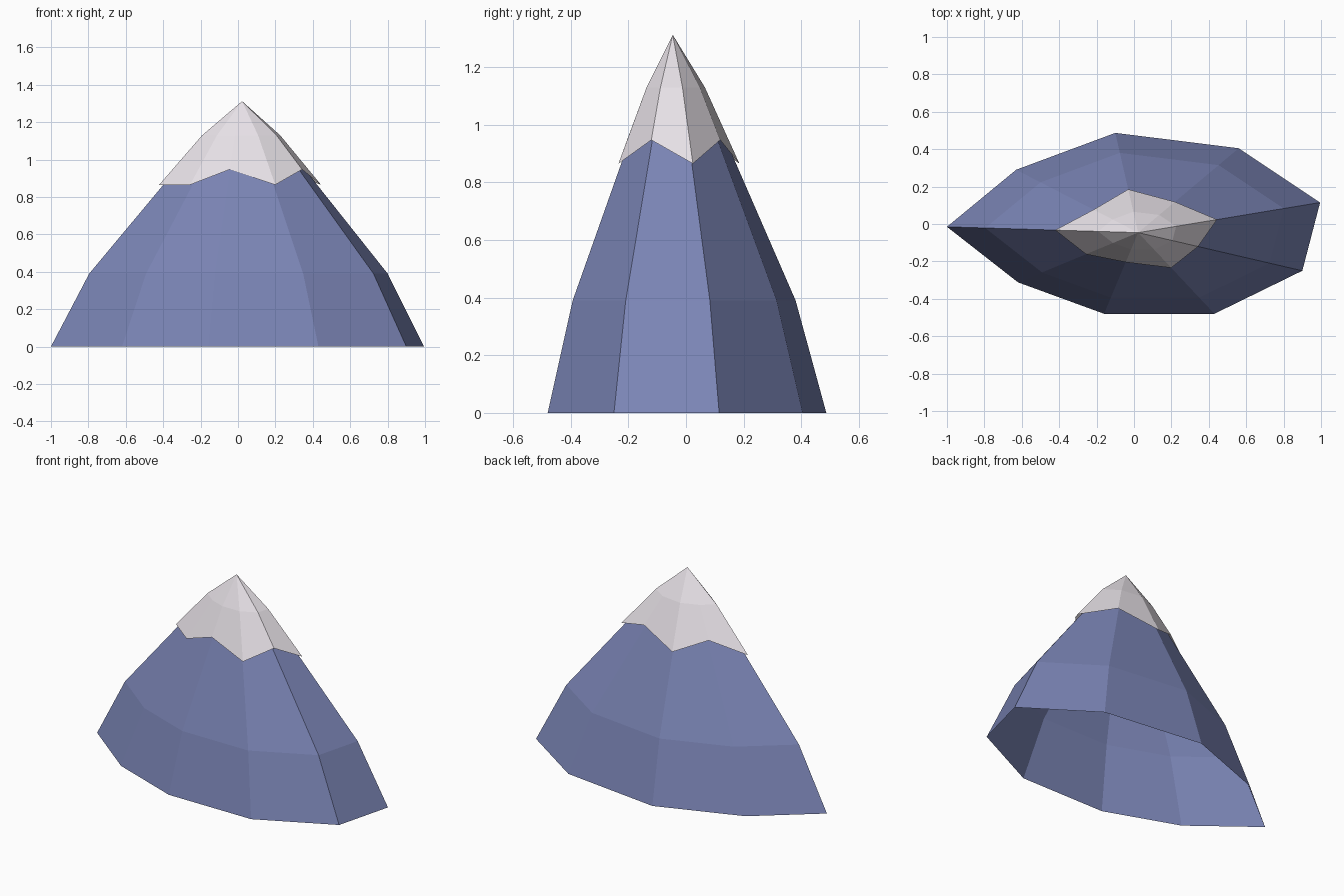
import bpy

if "Cube" in bpy.data.objects:
    bpy.data.objects.remove(bpy.data.objects["Cube"])

# Nine-sided footprint and the point every ridge leans towards
BASE = [(-1.0, -0.015), (-0.63, 0.29), (-0.10, 0.487), (0.56, 0.405), (0.995, 0.115),
        (0.90, -0.25), (0.43, -0.48), (-0.16, -0.48), (-0.62, -0.312)]
PEAK = (0.022, -0.046)
N = len(BASE)


def material(name, color):
    m = bpy.data.materials.new(name)
    m.diffuse_color = (*color, 1)
    m.use_nodes = True
    m.node_tree.nodes["Principled BSDF"].inputs["Base Color"].default_value = m.diffuse_color
    return m


def ridge_point(i, f, z):
    """Point on ridge i: f = 1 at the footprint, 0 over the peak."""
    return tuple(b * f + p * (1 - f) for b, p in zip(BASE[i], PEAK)) + (z,)


def peaked_shell(name, rings, top, mat):
    """Open-bottomed faceted shell; rings run upward, closed by an apex."""
    verts = [ridge_point(i, *ring(i)) for ring in rings for i in range(N)]
    verts.append((*PEAK, top))
    faces = []
    for r in range(len(rings)):
        for i in range(N):
            a, b = r * N + i, r * N + (i + 1) % N
            # footprint runs clockwise, so list the far corner first
            if r + 1 < len(rings):
                faces.append((b, a, a + N, b + N))
            else:
                faces.append((b, a, len(verts) - 1))
    mesh = bpy.data.meshes.new(name)
    mesh.from_pydata(verts, [], faces)
    mesh.materials.append(mat)
    mesh.update()
    obj = bpy.data.objects.new(name, mesh)
    bpy.context.collection.objects.link(obj)
    return obj


rock = material("slate blue rock", (0.195, 0.231, 0.46))
snow = material("pale snow", (0.80, 0.755, 0.80))

# Mountain body
peaked_shell("mountain", [lambda i: (1.0, 0.0),
                          lambda i: (0.8, 0.39),
                          lambda i: (0.2, 1.125)], 1.295, rock)


# Snow cap with a zigzag lower edge, sitting just outside the rock
def snow_edge(i):
    return (0.365, 0.947) if i in (1, 3, 5, 7) else (0.434, 0.865)


peaked_shell("snow_cap", [snow_edge, lambda i: (0.209, 1.13)], 1.312, snow)
